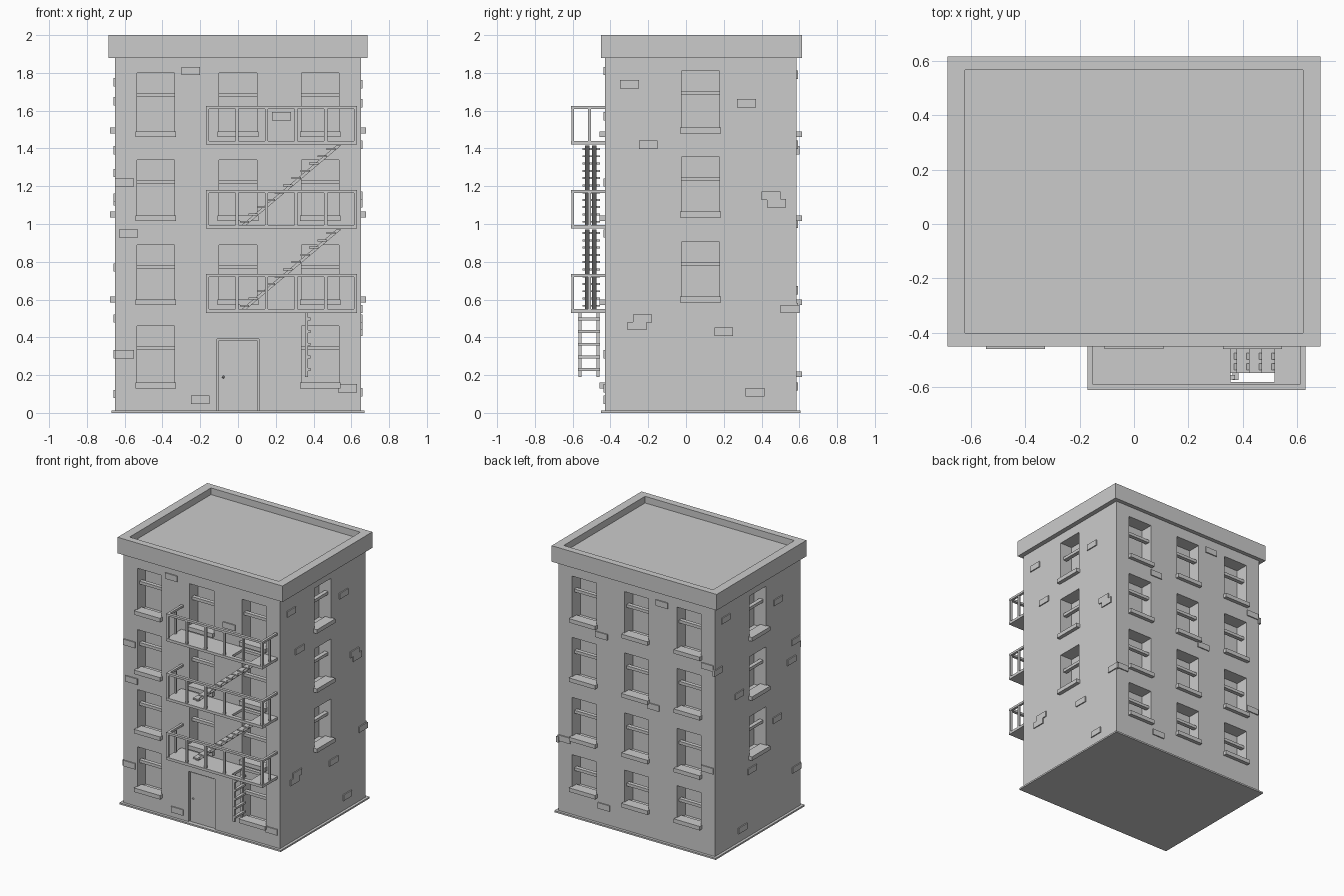
import bpy, bmesh
from mathutils import Vector

if "Cube" in bpy.data.objects:
    bpy.data.objects.remove(bpy.data.objects["Cube"])

FRONT, BACK, SIDE = -0.43, 0.585, 0.65


def add_box(bm, x0, x1, y0, y1, z0, z1):
    r = bmesh.ops.create_cube(bm, size=1)
    for v in r["verts"]:
        v.co = Vector(((x0 + x1) / 2 + v.co.x * (x1 - x0),
                       (y0 + y1) / 2 + v.co.y * (y1 - y0),
                       (z0 + z1) / 2 + v.co.z * (z1 - z0)))


def finish(name, bm):
    me = bpy.data.meshes.new(name)
    bm.to_mesh(me)
    bm.free()
    ob = bpy.data.objects.new(name, me)
    bpy.context.collection.objects.link(ob)
    return ob


def boxes(name, items):
    bm = bmesh.new()
    for b in items:
        add_box(bm, *b)
    return finish(name, bm)


def on_wall(wall, u0, u1, d0, d1, z0, z1):
    """Box on a wall: u runs along the wall, d points outward."""
    if wall == "front":
        return (u0, u1, FRONT - d1, FRONT - d0, z0, z1)
    if wall == "back":
        return (u0, u1, BACK + d0, BACK + d1, z0, z1)
    if wall == "right":
        return (SIDE + d0, SIDE + d1, u0, u1, z0, z1)
    return (-SIDE - d1, -SIDE - d0, u0, u1, z0, z1)


def cut(ob, cutter):
    m = ob.modifiers.new("cut", "BOOLEAN")
    m.operation = "DIFFERENCE"
    m.solver = "EXACT"
    m.object = cutter
    cutter.hide_render = True
    cutter.hide_viewport = True


# window list: wall, centre, sill bottom, opening top
windows = []
for c in (-0.435, 0, 0.435):
    for row, (z0, z1) in enumerate([(0.13, 0.46), (0.57, 0.89), (1.015, 1.34), (1.46, 1.80)]):
        if not (row == 0 and c == 0):
            windows.append(("front", c, z0, z1))
        windows.append(("back", c, 0.19 if row == 0 else z0, z1))
for wall in ("left", "right"):
    for z0, z1 in [(0.585, 0.905), (1.035, 1.355), (1.48, 1.81)]:
        windows.append((wall, 0.077, z0, z1))

openings, sills, rails = [], [], []
for wall, c, z0, z1 in windows:
    openings.append(on_wall(wall, c - 0.1, c + 0.1, -0.1, 0.05, z0 + 0.012, z1))
    sills.append(on_wall(wall, c - 0.108, c + 0.108, -0.05, 0.028, z0, z0 + 0.03))
    zr = z1 - 0.117
    rails.append(on_wall(wall, c - 0.1, c + 0.1, -0.055, -0.025, zr - 0.011, zr + 0.011))
openings.append(on_wall("front", -0.11, 0.11, -0.02, 0.05, 0.012, 0.39))

# main block with window and door openings
body = boxes("building_body", [(-SIDE, SIDE, FRONT, BACK, 0.005, 1.89)])
cut(body, boxes("opening_cutter", openings))
boxes("window_sills", sills)
boxes("window_rails", rails)
boxes("base_plate", [(-0.67, 0.67, -0.45, 0.605, 0, 0.012)])

# parapet with sunken roof
parapet = boxes("roof_parapet", [(-0.685, 0.685, -0.45, 0.615, 1.88, 2.0)])
cut(parapet, boxes("roof_cutter", [(-0.62, 0.62, -0.40, 0.565, 1.95, 2.1)]))

# door and knob
boxes("door", [on_wall("front", -0.102, 0.102, -0.025, -0.012, 0.01, 0.382)])
bm = bmesh.new()
bmesh.ops.create_icosphere(bm, subdivisions=1, radius=0.008)
bmesh.ops.translate(bm, verts=bm.verts, vec=(-0.077, FRONT + 0.008, 0.19))
finish("door_knob", bm)

# raised bricks: position along wall, height
spots = {
    "right": [(-0.30, 1.74), (0.32, 1.64), (-0.2, 1.42), (0.45, 1.15), (0.48, 1.11),
              (-0.23, 0.5), (-0.26, 0.46), (0.2, 0.43), (0.55, 0.55), (0.365, 0.11)],
    "left": [(0.46, 1.75), (-0.16, 1.65), (0.3, 1.12), (-0.37, 1.27), (-0.32, 1.14),
             (0.55, 1.39), (0.15, 0.5), (-0.15, 0.77), (-0.38, 0.31), (0.26, 0.1)],
    "front": [(-0.25, 1.81), (0.23, 1.57), (-0.6, 1.22), (-0.58, 0.95), (-0.2, 0.07),
              (0.58, 0.13), (-0.6, 0.31)],
    "back": [(-0.21, 1.79), (0.29, 1.42), (-0.59, 1.42), (-0.14, 1.0), (0.6, 0.56),
             (-0.59, 0.65), (0.27, 0.14)],
}
for wall, pts in spots.items():
    boxes(wall + "_bricks", [on_wall(wall, u - 0.05, u + 0.05, -0.01, 0.008, z - 0.022, z + 0.022)
                             for u, z in pts])

# fire escape platforms and railings
X0, X1, Y0 = -0.17, 0.63, -0.61
for n, z in enumerate((0.53, 0.975, 1.42), 1):
    boxes(f"platform_{n}", [
        (X0, 0.355, Y0, FRONT, z, z + 0.02), (0.515, X1, Y0, FRONT, z, z + 0.02),
        (0.355, 0.515, Y0, -0.58, z, z + 0.02), (0.355, 0.515, -0.455, FRONT, z, z + 0.02)])
    t = z + 0.19
    parts = [(X0, X1, Y0, Y0 + 0.022, t, t + 0.016)]
    for x in (X0, X1 - 0.018):
        parts.append((x, x + 0.018, Y0 + 0.02, FRONT, t, t + 0.016))
        parts.append((x + 0.002, x + 0.016, -0.518, -0.503, z + 0.01, t + 0.005))
    for i in range(6):
        x = X0 + 0.009 + i * (X1 - X0 - 0.018) / 5
        parts.append((x - 0.008, x + 0.008, Y0 + 0.003, Y0 + 0.018, z + 0.01, t + 0.005))
    boxes(f"railing_{n}", parts)

# stairs between platforms: sloped stringers and flat treads
for n, z in enumerate((0.55, 0.995), 1):
    bm = bmesh.new()
    for y0, y1 in ((-0.535, -0.512), (-0.497, -0.474)):
        prof = [(0.02, z), (0.045, z), (0.545, z + 0.42), (0.52, z + 0.42)]
        f = bm.faces.new([bm.verts.new((x, y0, h)) for x, h in prof])
        e = bmesh.ops.extrude_face_region(bm, geom=[f])
        bmesh.ops.translate(bm, vec=(0, y1 - y0, 0),
                            verts=[v for v in e["geom"] if isinstance(v, bmesh.types.BMVert)])
    for i in range(11):
        h = z + 0.012 + i * 0.0385
        x = 0.02 + (h - z) * 1.19
        add_box(bm, x - 0.025, x + 0.025, -0.547, -0.455, h, h + 0.01)
    bmesh.ops.recalc_face_normals(bm, faces=bm.faces)
    finish(f"stairs_{n}", bm)

# drop ladder under the lowest platform
boxes("drop_ladder",
      [(0.355, 0.371, y, y + 0.016, 0.19, 0.54) for y in (-0.57, -0.475)] +
      [(0.362, 0.384, -0.572, -0.456, 0.222 + i * 0.067, 0.237 + i * 0.067) for i in range(5)])
